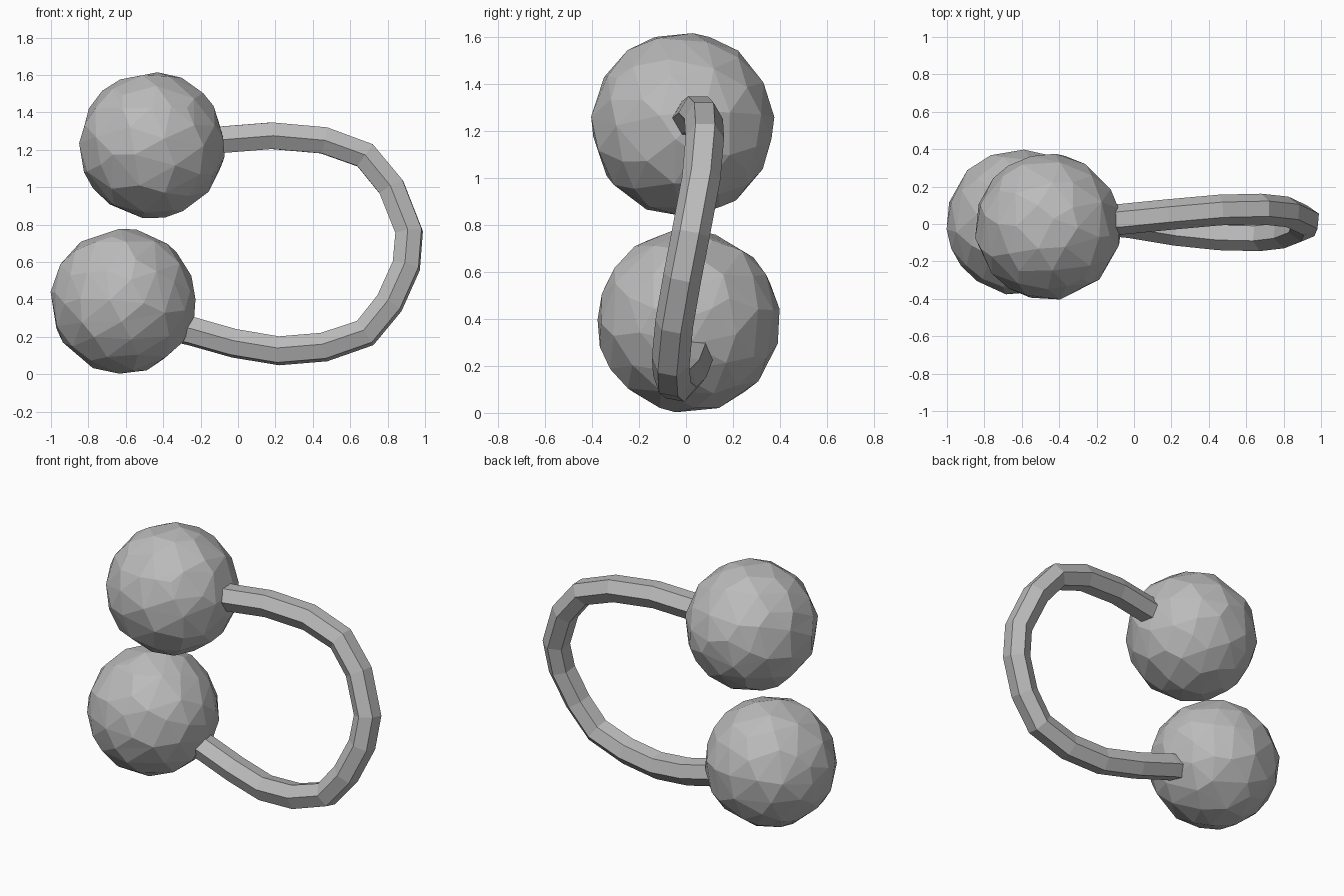
import bpy, bmesh, random
from mathutils import Vector

random.seed(4)
if "Cube" in bpy.data.objects:
    bpy.data.objects.remove(bpy.data.objects["Cube"], do_unlink=True)

grey = bpy.data.materials.new("plain grey")
grey.use_nodes = True
grey.diffuse_color = (0.5, 0.5, 0.5, 1)
grey.node_tree.nodes["Principled BSDF"].inputs["Base Color"].default_value = (0.5, 0.5, 0.5, 1)


def add_object(name, data):
    obj = bpy.data.objects.new(name, data)
    bpy.context.collection.objects.link(obj)
    data.materials.append(grey)
    return obj


# Faceted balls: jittered icospheres, thinned to irregular flat triangles
def ball(name, centre, radius):
    bm = bmesh.new()
    bmesh.ops.create_icosphere(bm, subdivisions=3, radius=radius)
    for v in bm.verts:
        jitter = Vector([random.uniform(-1, 1) for _ in range(3)]) * 0.02
        v.co = (v.co + jitter).normalized() * radius
    mesh = bpy.data.meshes.new(name)
    bm.to_mesh(mesh)
    bm.free()
    obj = add_object(name, mesh)
    obj.location = centre
    thin = obj.modifiers.new("thin", "DECIMATE")
    thin.ratio = 0.52
    return obj


ball("upper_ball", (-0.46, -0.015, 1.225), 0.39)
ball("lower_ball", (-0.615, 0.01, 0.39), 0.388)

# Bent bar: six-sided tube following a slightly twisted open loop
path = [(-0.16, 0.02, 1.25), (-0.07, 0.025, 1.255), (0.18, 0.05, 1.275),
        (0.46, 0.075, 1.25), (0.68, 0.08, 1.17), (0.82, 0.065, 1.0),
        (0.915, 0.02, 0.76), (0.9, -0.015, 0.58), (0.81, -0.05, 0.38),
        (0.68, -0.065, 0.22), (0.46, -0.06, 0.145), (0.22, -0.035, 0.125),
        (-0.02, 0.005, 0.165), (-0.25, 0.03, 0.23), (-0.34, 0.035, 0.25)]
curve = bpy.data.curves.new("bent_bar", "CURVE")
curve.dimensions = "3D"
curve.bevel_depth = 0.082
curve.bevel_resolution = 1
curve.use_fill_caps = True
spline = curve.splines.new("POLY")
spline.points.add(len(path) - 1)
for point, co in zip(spline.points, path):
    point.co = (*co, 1)
spline.use_smooth = False
add_object("bent_bar", curve)
